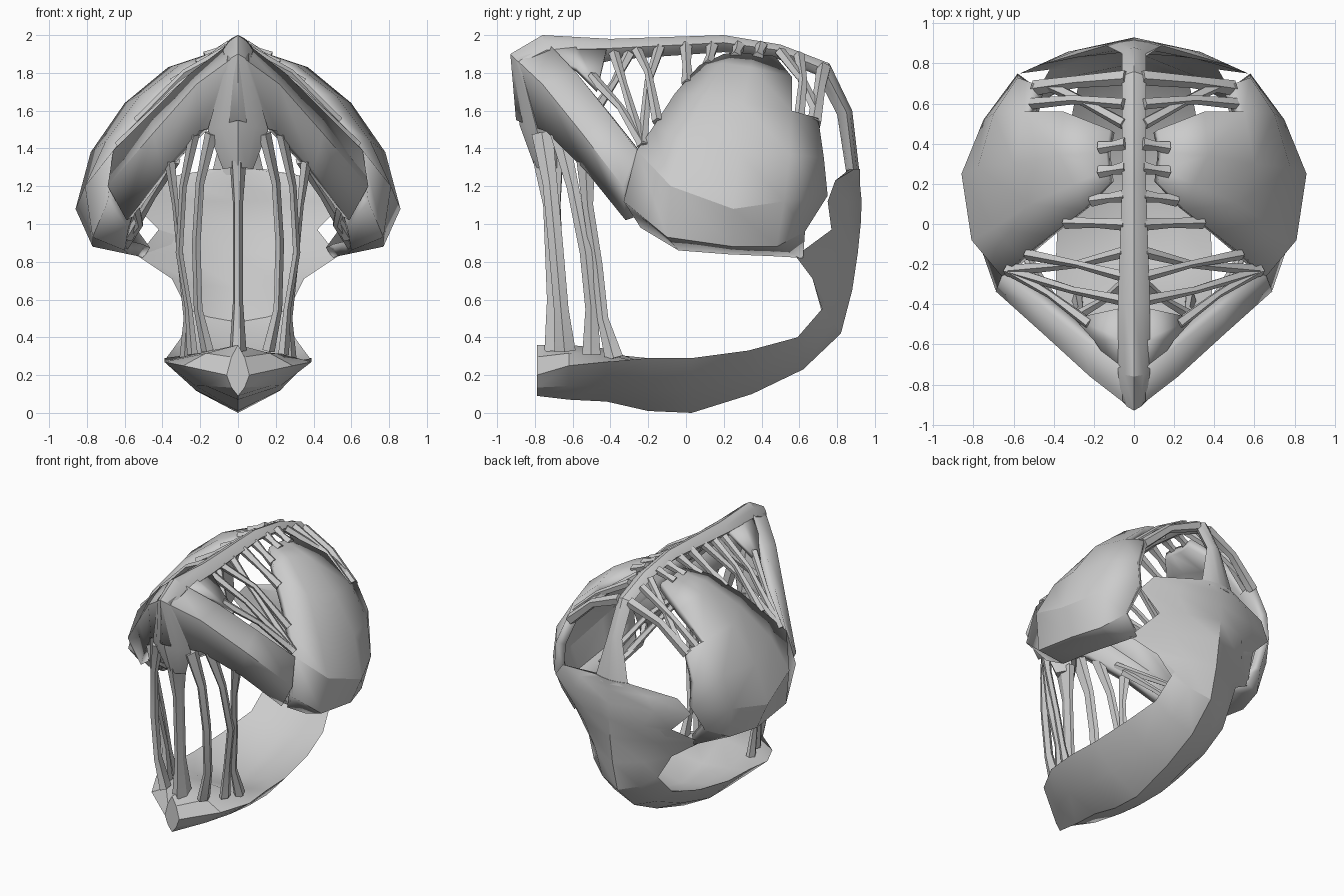
import bpy, bmesh
from math import cos, sin, tau
from mathutils import Vector

def finish(name, bm, thick=0, mirror=False):
    me = bpy.data.meshes.new(name)
    bm.to_mesh(me)
    bm.free()
    ob = bpy.data.objects.new(name, me)
    bpy.context.collection.objects.link(ob)
    if thick:
        s = ob.modifiers.new("thickness", 'SOLIDIFY')
        s.thickness = thick
        s.offset = -1
    if mirror:
        ob.modifiers.new("mirror", 'MIRROR')
    bpy.ops.object.select_all(action='DESELECT')
    ob.select_set(True)
    bpy.context.view_layer.objects.active = ob
    bpy.ops.object.shade_smooth_by_angle(angle=0.5)
    return ob

def skin(bm, rings):
    """Join closed rings of points into a capped body."""
    rv = [[bm.verts.new(p) for p in r] for r in rings]
    n = len(rv[0])
    for a, b in zip(rv, rv[1:]):
        for i in range(n):
            bm.faces.new((a[i], a[(i + 1) % n], b[(i + 1) % n], b[i]))
    bm.faces.new(rv[0])
    bm.faces.new(rv[-1])
    bmesh.ops.recalc_face_normals(bm, faces=bm.faces)

def keel(name, stations):
    """Symmetric trough: outer centre, edge (width), inner centre per station."""
    bm = bmesh.new()
    rings = []
    for yc, zc, w, ye, ze, yi, zi in stations:
        c, e, i = Vector((0, yc, zc)), Vector((w, ye, ze)), Vector((0, yi, zi))
        mo = c.lerp(e, 0.4); mo.x = w * 0.58
        mi = i.lerp(e, 0.4); mi.x = w * 0.58
        fl = lambda p: Vector((-p.x, p.y, p.z))
        rings.append([c, mo, e, mi, i, fl(mi), fl(e), fl(mo)])
    skin(bm, rings)
    return finish(name, bm)

def shell(name, rows, thick, skip=()):
    """Open grid thickened inwards and mirrored."""
    bm = bmesh.new()
    vs = [[bm.verts.new(p) for p in r] for r in rows]
    for i in range(len(vs) - 1):
        for j in range(len(vs[0]) - 1):
            if (i, j) not in skip:
                bm.faces.new((vs[i][j], vs[i + 1][j], vs[i + 1][j + 1], vs[i][j + 1]))
    bmesh.ops.delete(bm, geom=[v for v in bm.verts if not v.link_faces], context='VERTS')
    bmesh.ops.recalc_face_normals(bm, faces=bm.faces)
    ref = Vector((0.2, 0.1, 1.2))
    if sum(f.normal.dot(f.calc_center_median() - ref) for f in bm.faces) < 0:
        bmesh.ops.reverse_faces(bm, faces=bm.faces)
    return finish(name, bm, thick, True)

def struts(name, items, mirror=True, n=5, depth=1.0):
    """Tapered struts: (end radius, middle radius, points)."""
    bm = bmesh.new()
    for re, rm, pts in items:
        pts = [Vector(p) for p in pts]
        if len(pts) == 2:
            pts.insert(1, (pts[0] + pts[1]) / 2)
        rings = []
        for k, p in enumerate(pts):
            d = (pts[min(k + 1, len(pts) - 1)] - pts[max(k - 1, 0)]).normalized()
            u = d.cross(Vector((0.1, 1, 0.1))).normalized()
            v = d.cross(u)
            r = re if k in (0, len(pts) - 1) else rm
            rings.append([p + r * (u * cos(tau * i / n) + depth * v * sin(tau * i / n)) for i in range(n)])
        skin(bm, rings)
    return finish(name, bm, 0, mirror)

# Jaw trough running back and rising into the rear plate
keel("jaw_and_back_plate", [
    (-.79, .09, .06, -.79, .20, -.79, .36),
    (-.62, .07, .29, -.62, .25, -.62, .36),
    (-.42, .06, .39, -.42, .27, -.42, .34),
    (-.20, .01, .39, -.20, .29, -.20, .23),
    (.03, .00, .38, .03, .29, .05, .18),
    (.35, .10, .35, .33, .33, .30, .24),
    (.62, .23, .30, .59, .40, .53, .33),
    (.82, .42, .27, .72, .55, .73, .48),
    (.88, .65, .35, .67, .71, .80, .66),
    (.91, .85, .53, .58, .83, .84, .85),
    (.925, 1.0, .42, .77, .97, .86, 1.0),
    (.93, 1.12, .57, .75, 1.12, .87, 1.12),
    (.92, 1.22, .48, .79, 1.23, .86, 1.21),
    (.92, 1.29, .14, .89, 1.29, .85, 1.29)])

# Spine over the crown, down the front nose
keel("spine_and_nose", [
    (.92, 1.26, .14, .89, 1.26, .85, 1.26),
    (.88, 1.60, .06, .85, 1.59, .80, 1.58),
    (.76, 1.85, .06, .73, 1.82, .69, 1.79),
    (.50, 1.95, .06, .49, 1.92, .47, 1.88),
    (.20, 2.00, .06, .20, 1.96, .20, 1.91),
    (-.40, 1.98, .08, -.40, 1.93, -.38, 1.87),
    (-.76, 2.00, .08, -.74, 1.92, -.66, 1.80),
    (-.93, 1.90, .06, -.88, 1.85, -.72, 1.68),
    (-.88, 1.52, .16, -.79, 1.50, -.68, 1.48),
    (-.80, 1.30, .08, -.74, 1.29, -.66, 1.30)])

# Big side lobes, ribs listed front to back and top to bottom
shell("side_lobe", [
    [(.12, .20, 1.9), (.25, .07, 1.84), (.42, -.06, 1.69), (.56, -.17, 1.52), (.66, -.26, 1.39), (.69, -.33, 1.12), (.58, -.24, .98)],
    [(.13, .27, 1.91), (.3, .2, 1.85), (.52, .1, 1.68), (.7, -.02, 1.44), (.81, -.08, 1.2), (.77, -.10, .93), (.60, -.04, .86)],
    [(.14, .36, 1.9), (.37, .34, 1.83), (.6, .3, 1.64), (.78, .28, 1.38), (.86, .25, 1.08), (.77, .25, .88), (.58, .22, .84)],
    [(.12, .47, 1.89), (.35, .56, 1.78), (.55, .56, 1.6), (.70, .55, 1.37), (.75, .52, 1.12), (.7, .48, .88), (.53, .45, .83)],
    [(.12, .7, 1.8), (.3, .72, 1.72), (.50, .70, 1.56), (.58, .73, 1.35), (.58, .75, 1.15), (.60, .63, .96), (.50, .62, .82)]],
    .07, {(3, 0), (3, 1)})

# Broad arms from the front peak down to the lobes
shell("front_arm", [
    [(.0, -.76, 1.99), (.25, -.58, 1.80), (.45, -.42, 1.60), (.66, -.26, 1.39)],
    [(.0, -.93, 1.90), (.22, -.76, 1.74), (.45, -.55, 1.48), (.69, -.335, 1.2)],
    [(.0, -.90, 1.55), (.21, -.74, 1.49), (.40, -.53, 1.28), (.59, -.32, 1.02)]], .08)

# Gusset between spine and arm
shell("front_gusset", [
    [(.03, -.74, 1.96), (.05, -.58, 1.95), (.07, -.42, 1.93)],
    [(.12, -.70, 1.88), (.20, -.58, 1.83), (.30, -.47, 1.72)]], .03)

# Vertical front posts between nose and jaw
struts("centre_post", [(.045, .026, [(0, -.73, 1.34), (0, -.71, 1.1), (0, -.69, .6), (0, -.67, .33)])], False, 6, 2.0)
struts("front_posts", [
    (.035, .024, [(.14, -.76, 1.48), (.2, -.72, 1.22), (.22, -.69, .9), (.21, -.66, .55), (.16, -.64, .33)]),
    (.03, .020, [(.23, -.67, 1.48), (.29, -.6, 1.2), (.31, -.53, .85), (.26, -.5, .55), (.24, -.5, .31)]),
    (.03, .018, [(.36, -.53, 1.33), (.33, -.52, 1.1), (.30, -.47, .78), (.27, -.44, .5), (.28, -.38, .29)])],
    True, 5, 1.7)

# Thin webs linking spine, arms and lobes
stubs = [(.035, .024, [(.04, y, 1.94), (x, y2, z)]) for y, x, y2, z in [
    (.40, .17, .38, 1.88), (.28, .17, .26, 1.88), (.14, .21, .12, 1.84), (.0, .34, .01, 1.74)]]
struts("crown_stubs", stubs)
struts("crown_webs", [
    (.03, .02, [(.05, -.38, 1.9), (.3, -.33, 1.74), (.63, -.23, 1.41)]),
    (.03, .02, [(.05, -.26, 1.92), (.28, -.2, 1.8), (.53, -.15, 1.54)]),
    (.03, .02, [(.05, -.14, 1.93), (.28, -.2, 1.75), (.62, -.23, 1.42)]),
    (.03, .02, [(.22, -.5, 1.78), (.42, -.35, 1.62), (.62, -.23, 1.42)]),
    (.03, .02, [(.05, -.3, 1.9), (.15, -.38, 1.75), (.32, -.48, 1.6)])])
struts("rear_webs", [
    (.04, .032, [(.04, .73, 1.82), (.28, .71, 1.72), (.49, .68, 1.53)]),
    (.03, .024, [(.05, .6, 1.89), (.3, .62, 1.75), (.52, .60, 1.55)]),
    (.03, .024, [(.05, .5, 1.91), (.25, .61, 1.77), (.42, .69, 1.6)])])

# Inner stays bracing the lobes
struts("inner_stays", [
    (.03, .02, [(.33, -.5, 1.34), (.45, -.3, 1.15), (.58, -.1, .93)]),
    (.03, .02, [(.30, -.55, 1.40), (.5, -.25, 1.2), (.64, .1, .93)]),
    (.03, .02, [(.55, -.3, 1.1), (.52, -.2, 1.0), (.60, .0, .89)])])
